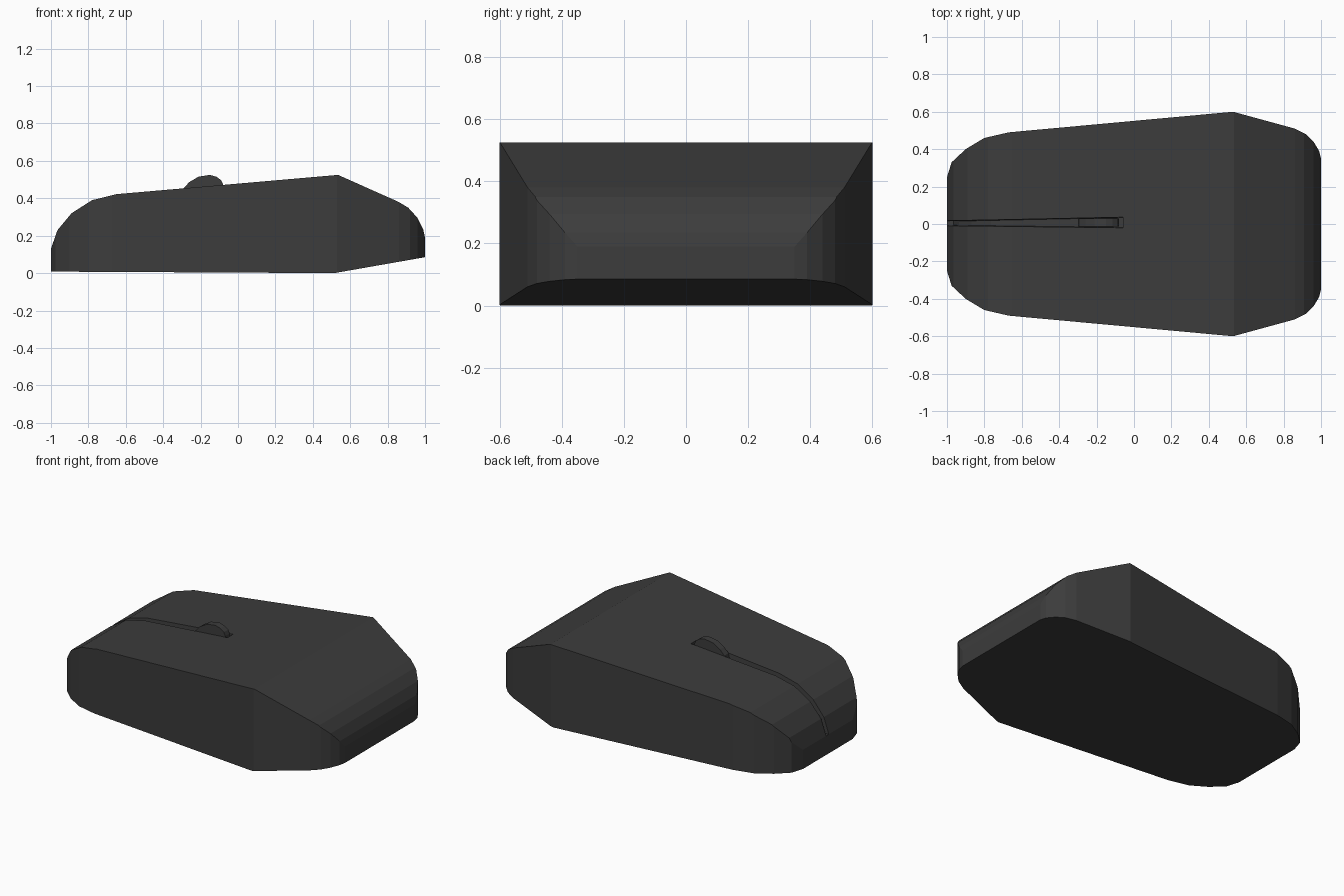
import bpy, bmesh

if "Cube" in bpy.data.objects:
    bpy.data.objects.remove(bpy.data.objects["Cube"])

dark = bpy.data.materials.new("dark_plastic")
dark.diffuse_color = (0.045, 0.045, 0.045, 1)
dark.use_nodes = True
dark.node_tree.nodes["Principled BSDF"].inputs["Base Color"].default_value = dark.diffuse_color

# Side profile (x, z), underside (x, z) and plan half-width (x, y)
TOP = [(-1, .13), (-.965, .23), (-.89, .32), (-.78, .39), (-.65, .422), (.535, .525),
       (.86, .38), (.91, .35), (.96, .295), (.99, .235), (1, .19)]
UNDER = [(-1, .008), (.515, 0), (1, .085)]
WIDTH = [(-1, .25), (-.975, .33), (-.9, .40), (-.8, .46), (-.67, .49), (.53, .60),
         (.86, .51), (.92, .48), (.96, .44), (.99, .39), (1, .35)]


def at(curve, x):
    for (x0, v0), (x1, v1) in zip(curve, curve[1:]):
        if x <= x1:
            return v0 + (v1 - v0) * (x - x0) / (x1 - x0)
    return curve[-1][1]


def loft(name, rings):
    """Skin a chain of equal-length closed rings and cap both ends."""
    bm = bmesh.new()
    rows = [[bm.verts.new(p) for p in ring] for ring in rings]
    n = len(rows[0])
    for a, b in zip(rows, rows[1:]):
        for i in range(n):
            j = (i + 1) % n
            bm.faces.new((a[i], a[j], b[j], b[i]))
    bm.faces.new(rows[0])
    bm.faces.new(rows[-1])
    bmesh.ops.recalc_face_normals(bm, faces=bm.faces)
    mesh = bpy.data.meshes.new(name)
    bm.to_mesh(mesh)
    bm.free()
    mesh.materials.append(dark)
    obj = bpy.data.objects.new(name, mesh)
    bpy.context.collection.objects.link(obj)
    return obj


# Body: rectangular sections along the length
rings = []
for x in sorted({p[0] for p in TOP + UNDER + WIDTH}):
    w, lo, hi = at(WIDTH, x), at(UNDER, x), at(TOP, x)
    rings.append([(x, -w, lo), (x, w, lo), (x, w, hi), (x, -w, hi)])
body = loft("mouse_body", rings)

# Groove cutter: tapered strip following the top profile
FLOOR = [(-.965, .13), (-.935, .215), (-.87, .293), (-.765, .36), (-.645, .39), (-.06, .441)]
OUTER = [(-1.05, .13), (-1.01, .26), (-.92, .36), (-.79, .44), (-.65, .47), (-.06, .53)]
rings = []
for (xi, zi), (xo, zo) in zip(FLOOR, OUTER):
    t = (xi + 1) / .94
    y0, y1 = -.013 - .012 * t, .021 + .02 * t
    rings.append([(xi, y0 + .007, zi), (xi, y1 - .007, zi), (xo, y1, zo), (xo, y0, zo)])
cutter = loft("groove_cutter", rings)
cutter.hide_render = True
cutter.hide_set(True)
cut = body.modifiers.new("groove", 'BOOLEAN')
cut.operation = 'DIFFERENCE'
cut.solver = 'EXACT'
cut.object = cutter

# Scroll wheel: half disc standing in the groove
ARC = [(-.30, .41), (-.29, .455), (-.26, .487), (-.21, .516), (-.15, .525),
       (-.115, .515), (-.09, .497), (-.08, .475), (-.08, .43)]
loft("scroll_wheel", [[(x, y, z) for x, z in ARC] for y in (-.014, .03)])
